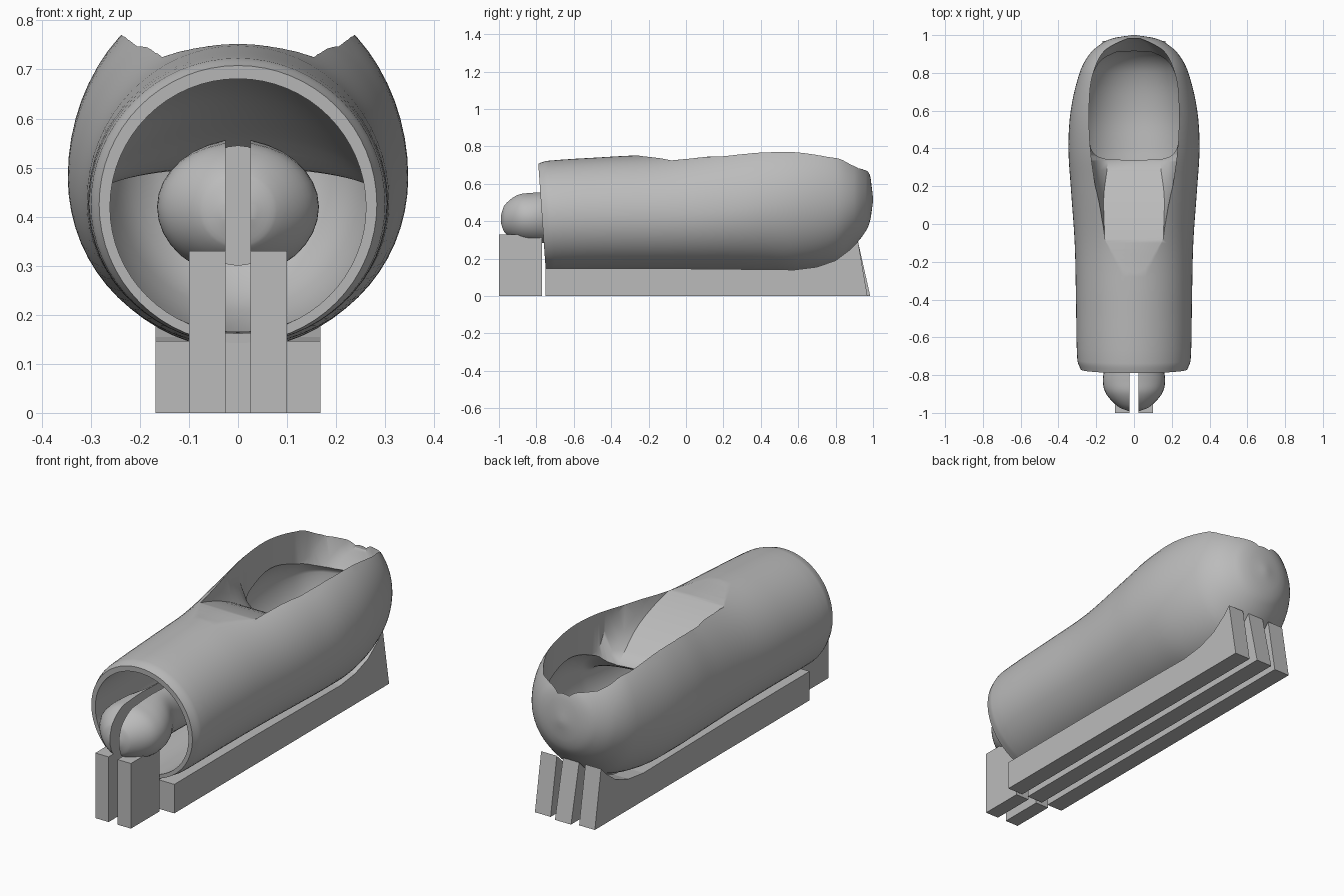
import bpy, bmesh, math
from mathutils import Vector

if "Cube" in bpy.data.objects:
    bpy.data.objects.remove(bpy.data.objects["Cube"])

grey = bpy.data.materials.new("plain grey")
grey.use_nodes = True
grey.diffuse_color = (0.5, 0.5, 0.5, 1)
grey.node_tree.nodes["Principled BSDF"].inputs["Base Color"].default_value = (0.5, 0.5, 0.5, 1)


def finish(name, bm):
    bmesh.ops.recalc_face_normals(bm, faces=bm.faces)
    mesh = bpy.data.meshes.new(name)
    bm.to_mesh(mesh)
    bm.free()
    mesh.materials.append(grey)
    obj = bpy.data.objects.new(name, mesh)
    bpy.context.collection.objects.link(obj)
    return obj


def skin(name, rings):
    """Closed solid through a list of equal-length rings."""
    bm = bmesh.new()
    loops = [[bm.verts.new(p) for p in ring] for ring in rings]
    n = len(loops[0])
    for a, b in zip(loops, loops[1:]):
        for i in range(n):
            j = (i + 1) % n
            bm.faces.new((a[i], a[j], b[j], b[i]))
    bm.faces.new(loops[0])
    bm.faces.new(loops[-1][::-1])
    return finish(name, bm)


def smooth_path(rows, steps):
    """Cubic interpolation of station rows as functions of their first value."""
    pts = [Vector(r) for r in rows]
    last = len(pts) - 1
    slopes = []
    for i in range(last + 1):
        a, b = pts[max(i - 1, 0)], pts[min(i + 1, last)]
        slopes.append((b - a) / (b[0] - a[0]))
    out = []
    for i in range(last):
        p, q = pts[i], pts[i + 1]
        h = q[0] - p[0]
        for k in range(steps):
            t = k / steps
            s = 1 - t
            out.append(p * (s * s * (1 + 2 * t)) + q * (t * t * (1 + 2 * s))
                       + slopes[i] * (h * t * s * s) - slopes[i + 1] * (h * t * t * s))
    return out + [pts[-1]]


def tube(name, rows, steps=5, tilt=0.0, sides=64):
    """Oval loft along y; rows are y, half width, centre z, height up, depth down."""
    rings = []
    for y, w, c, up, down in smooth_path(rows, steps):
        lean = tilt * min(1, max(0, (-0.5 - y) * 4))
        ring = []
        for i in range(sides):
            a = 2 * math.pi * i / sides
            s = math.sin(a)
            dz = s * (up if s > 0 else down)
            ring.append((w * math.cos(a), y - lean * dz, c + dz))
        rings.append(ring)
    return skin(name, rings)


def box(name, x0, x1, y0, y1, z0, z1):
    return skin(name, [[(x0, y, z0), (x1, y, z0), (x1, y, z1), (x0, y, z1)] for y in (y0, y1)])


def cut(obj, cutter):
    mod = obj.modifiers.new("cut", 'BOOLEAN')
    mod.operation, mod.solver, mod.object = 'DIFFERENCE', 'EXACT', cutter
    bpy.context.view_layer.objects.active = obj
    bpy.ops.object.modifier_apply(modifier=mod.name)


def smooth(obj, angle=35):
    bpy.ops.object.select_all(action='DESELECT')
    obj.select_set(True)
    bpy.context.view_layer.objects.active = obj
    bpy.ops.object.shade_smooth_by_angle(angle=math.radians(angle))


# Outer shell
outer = [(-0.77, 0.283, 0.425, 0.283, 0.283), (-0.72, 0.3, 0.425, 0.298, 0.285),
         (-0.4, 0.307, 0.43, 0.315, 0.287), (-0.1, 0.314, 0.435, 0.33, 0.292),
         (0.2, 0.335, 0.455, 0.37, 0.315), (0.4, 0.347, 0.48, 0.385, 0.345),
         (0.6, 0.335, 0.5, 0.38, 0.367), (0.8, 0.288, 0.51, 0.345, 0.325),
         (0.9, 0.235, 0.515, 0.26, 0.245), (0.96, 0.165, 0.515, 0.185, 0.17),
         (0.985, 0.105, 0.515, 0.125, 0.11), (1.0, 0.01, 0.515, 0.01, 0.01)]
shell = tube("hollow_shell", outer, tilt=0.07)

# Inner cavity, with a ceiling that drops under the scoop
cavity = tube("cavity_cutter", [
    (-0.9, 0.258, 0.42, 0.258, 0.258), (-0.6, 0.265, 0.42, 0.265, 0.258),
    (-0.25, 0.275, 0.42, 0.265, 0.255), (0.0, 0.285, 0.42, 0.235, 0.255),
    (0.2, 0.3, 0.42, 0.15, 0.255), (0.32, 0.31, 0.43, 0.07, 0.265),
    (0.4, 0.315, 0.45, 0.16, 0.29), (0.6, 0.305, 0.48, 0.22, 0.32),
    (0.8, 0.255, 0.49, 0.15, 0.28), (0.9, 0.18, 0.5, 0.05, 0.2), (0.95, 0.05, 0.5, 0.02, 0.06)])

# Scoop opening: y, rim half width, floor half width, floor height
scoop_rows = [(-0.4, 0.15, 0.145, 0.79), (-0.28, 0.155, 0.15, 0.755), (-0.08, 0.167, 0.155, 0.725),
              (0.15, 0.198, 0.16, 0.64), (0.33, 0.224, 0.14, 0.53), (0.37, 0.228, 0.16, 0.46),
              (0.45, 0.235, 0.22, 0.44), (0.6, 0.238, 0.225, 0.44), (0.75, 0.228, 0.2, 0.44),
              (0.85, 0.198, 0.15, 0.46), (0.9, 0.17, 0.1, 0.52), (0.95, 0.12, 0.07, 0.59),
              (0.982, 0.05, 0.03, 0.635)]
scoop = skin("scoop_cutter", [
    [(-w, y, 1), (-w, y, f + 0.13), (-(w + b) / 2, y, f + 0.04), (-b, y, f),
     (b, y, f), ((w + b) / 2, y, f + 0.04), (w, y, f + 0.13), (w, y, 1)]
    for y, w, b, f in smooth_path(scoop_rows, 4)])
cut(shell, cavity)
cut(shell, scoop)
smooth(shell)

# Round-ended plunger, split by a slot
plunger = tube("split_plunger", [
    (-0.99, 0.03, 0.41, 0.03, 0.03), (-0.97, 0.08, 0.415, 0.075, 0.08),
    (-0.9, 0.147, 0.42, 0.122, 0.125), (-0.83, 0.165, 0.42, 0.133, 0.14),
    (-0.75, 0.15, 0.42, 0.138, 0.138), (-0.65, 0.105, 0.42, 0.138, 0.12),
    (-0.5, 0.1, 0.42, 0.135, 0.12), (0.1, 0.1, 0.42, 0.12, 0.12)], sides=32)
slot = box("slot_cutter", -0.025, 0.025, -1.1, -0.1, 0.1, 0.8)
cut(plunger, slot)
smooth(plunger)

# Front support blocks
for side, sign in (("left", 1), ("right", -1)):
    box("front_block_" + side, sign * 0.025, sign * 0.1, -1.0, -0.77, 0, 0.33)

# Long rails whose tops follow the lowest line of the shell
under = [(0.92, 0.29), (0.88, 0.25), (0.8, 0.19), (0.7, 0.155), (0.58, 0.14),
         (0.4, 0.142), (-0.1, 0.147), (-0.75, 0.147)]
for name, x0, x1, back in (("rail_left", 0.08, 0.168, 0.97), ("rail_middle", -0.045, 0.045, 0.985),
                           ("rail_right", -0.168, -0.08, 0.97)):
    profile = [(-0.75, 0), (back, 0)] + under
    skin(name, [[(x, y, z) for y, z in profile] for x in (x0, x1)])

for helper in (cavity, scoop, slot):
    bpy.data.objects.remove(helper)
